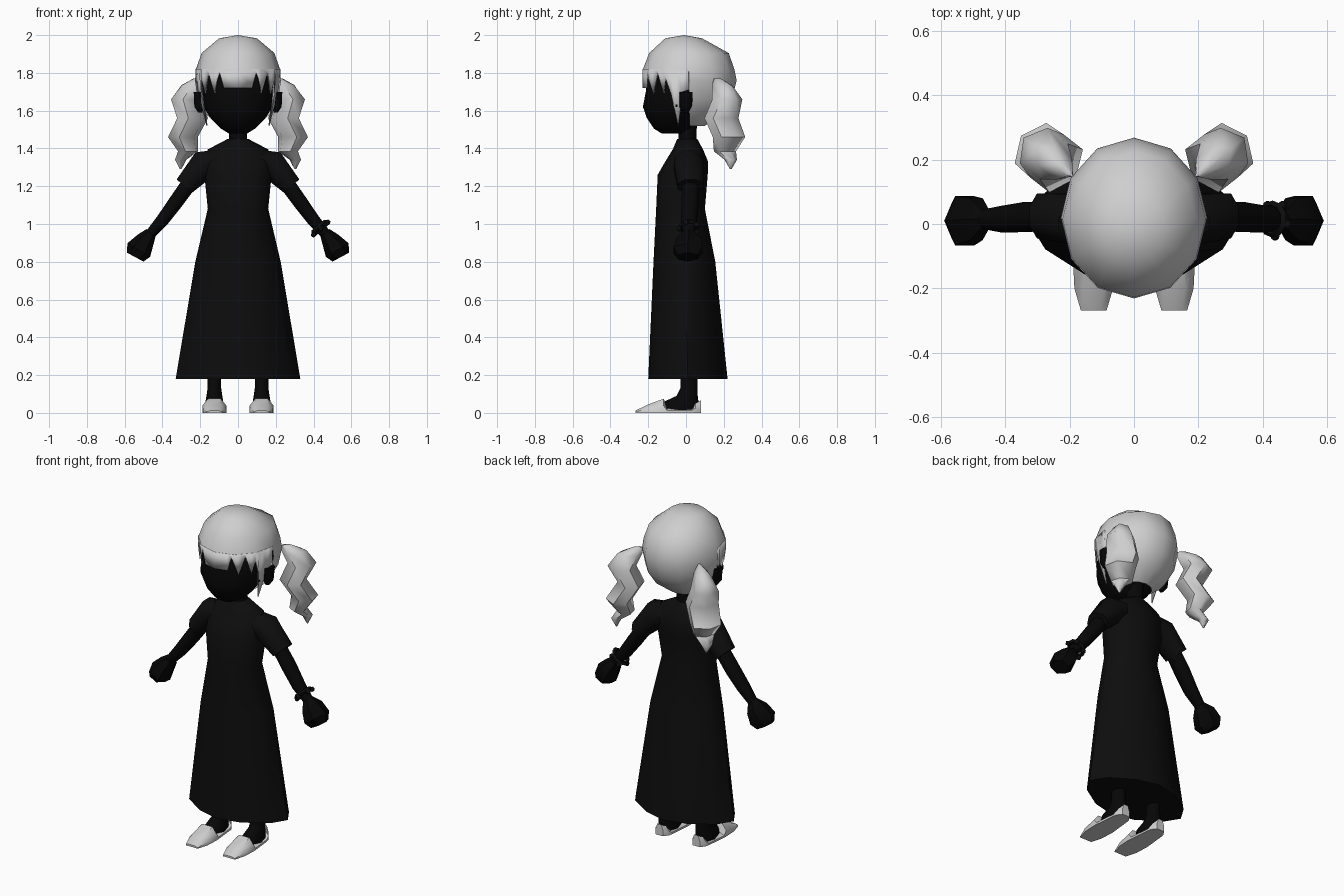
import bpy, bmesh, math
from mathutils import Vector

cube = bpy.data.objects.get("Cube")
if cube:
    bpy.data.objects.remove(cube, do_unlink=True)


def material(name, value):
    m = bpy.data.materials.new(name)
    m.use_nodes = True
    col = (value, value, value, 1)
    m.diffuse_color = col
    m.node_tree.nodes["Principled BSDF"].inputs["Base Color"].default_value = col
    return m


SKIN = material("dark skin", 0.002)
CLOTH = material("black cloth", 0.004)
LIGHT = material("light grey", 0.62)


def finish(name, bm, mat, angle=60, normals=True):
    bmesh.ops.remove_doubles(bm, verts=bm.verts, dist=0.0005)
    if normals:
        bmesh.ops.recalc_face_normals(bm, faces=bm.faces)
    me = bpy.data.meshes.new(name)
    bm.to_mesh(me)
    bm.free()
    me.materials.append(mat)
    ob = bpy.data.objects.new(name, me)
    bpy.context.collection.objects.link(ob)
    for p in me.polygons:
        p.use_smooth = True
    me.set_sharp_from_angle(angle=math.radians(angle))
    return ob


def skin_rings(bm, rings, closed=True):
    rows = [[bm.verts.new(p) for p in r] for r in rings]
    n = len(rows[0])
    for a, b in zip(rows, rows[1:]):
        for i in range(n if closed else n - 1):
            j = (i + 1) % n
            bm.faces.new((a[i], a[j], b[j], b[i]))
    return rows


def loft(name, rings, mat, angle=60):
    bm = bmesh.new()
    rows = skin_rings(bm, rings)
    bm.faces.new(rows[0])
    bm.faces.new(rows[-1])
    return finish(name, bm, mat, angle)


def spow(v, p):
    return math.copysign(abs(v) ** p, v)


def point(z, rx, front, back, deg, p=1.0, x=0):
    # angle 0 faces the front, 90 the left side
    a = math.radians(deg)
    mid = (front + back) / 2
    return Vector((x + rx * spow(math.sin(a), p),
                   mid - (back - front) / 2 * spow(math.cos(a), p), z))


def level(z, rx, front, back, p=1.0, x=0, n=12):
    return [point(z, rx, front, back, 360 * i / n, p, x) for i in range(n)]


def limb(path, side, n=8):
    # path entries: x, y, z, half depth along y, half thickness across
    rings = []
    for i, (x, y, z, ry, rn) in enumerate(path):
        a, b = path[max(i - 1, 0)], path[min(i + 1, len(path) - 1)]
        d = Vector((b[0] - a[0], 0, b[2] - a[2])).normalized()
        across = Vector((-d.z, 0, d.x))
        ring = []
        for k in range(n):
            t = math.tau * (k + 0.5) / n
            v = Vector((x, y + ry * math.cos(t), z)) + across * rn * math.sin(t)
            ring.append(Vector((v.x * side, v.y, v.z)))
        rings.append(ring)
    return rings


# Head and neck
loft("head", [level(*r) for r in (
    (1.48, .05, -.13, 0), (1.505, .09, -.17, .03), (1.56, .145, -.207, .07),
    (1.62, .182, -.228, .14), (1.70, .2, -.213, .2), (1.80, .2, -.2, .22),
    (1.92, .14, -.13, .15))], SKIN)
loft("neck", [level(1.36, .055, -.045, .06), level(1.46, .047, -.04, .055),
              level(1.58, .05, -.04, .06)], SKIN)

# Hair: crown all round, lower shell only behind the ears
RIM = (1.82, .222, -.228, .256)
bm = bmesh.new()
crown = [level(*r) for r in ((2.0, .0, -.01, -.01), (1.983, .1, -.11, .085),
                             (1.905, .193, -.195, .226), RIM)]
skin_rings(bm, crown)
shell = [RIM, (1.76, .228, -.235, .268), (1.66, .212, -.215, .243),
         (1.58, .17, -.15, .185), (1.52, .09, -.06, .1)]
skin_rings(bm, [[point(*r, 90 + 30 * i) for i in range(7)] for r in shell], False)
bmesh.ops.remove_doubles(bm, verts=bm.verts, dist=.0005)
finish("hair", bm, LIGHT)

# Fringe: pointed strands and a longer lock before each ear
half = [(0, 1.72), (20, 1.72), (26, 1.80), (30, 1.76), (36, 1.69), (46, 1.80),
        (55, 1.69), (60, 1.77), (66, 1.69), (73, 1.52), (82, 1.70), (90, 1.71)]
edge = [(-a, z) for a, z in half[:0:-1]] + half


def rim_point(deg, z):
    # follow the flat sides of the crown rim
    lo = math.floor(deg / 30) * 30
    v = point(*RIM, lo).lerp(point(*RIM, lo + 30), (deg - lo) / 30)
    s = 1.0 - max(0, 1.72 - z)
    return Vector((v.x * s, .014 + (v.y - .014) * s, z))


bm = bmesh.new()
skin_rings(bm, [[rim_point(a, RIM[0]) for a, z in edge],
                [rim_point(a, z) for a, z in edge]], False)
fringe = finish("fringe", bm, LIGHT)
solid = fringe.modifiers.new("thickness", 'SOLIDIFY')
solid.thickness = .006
solid.offset = 0

# Dress
loft("dress", [level(*r) for r in (
    (.18, .33, -.2, .22, 1.25), (.8, .226, -.172, .155, 1.1),
    (1.08, .16, -.158, .1), (1.26, .178, -.15, .115, .9),
    (1.33, .178, -.11, .117, .9), (1.395, .16, -.07, .09),
    (1.45, .055, -.047, .06))], CLOTH, 50)

for side, tag in ((1, "left_"), (-1, "right_")):
    # Wavy pigtail: x is the outward direction, pinched at both ends
    out = Vector((math.cos(math.radians(38)) * side, math.sin(math.radians(38)), 0))
    tan = Vector((-out.y, out.x, 0))
    rings = []
    for z, u, r, w in ((1.77, .27, .03, .01), (1.735, .31, .07, .04),
                       (1.66, .355, .08, .07), (1.56, .305, .075, .085),
                       (1.46, .37, .075, .08), (1.385, .335, .05, .055),
                       (1.34, .385, .03, .03), (1.29, .385, .004, .004)):
        rings.append([out * (u + r * math.cos(k * math.tau / 6)) +
                      tan * w * math.sin(k * math.tau / 6) * 1.15 + Vector((0, 0, z))
                      for k in range(6)])
    loft(tag + "pigtail", rings, LIGHT)

    # Ear
    loft(tag + "ear", [level(1.59, .012, -.015, .015, 1, .2 * side, 6),
                       level(1.62, .03, -.035, .03, 1, .205 * side, 6),
                       level(1.70, .032, -.035, .04, 1, .207 * side, 6)], SKIN)

    # Sleeve, arm and hand
    loft(tag + "sleeve", limb([(.10, .01, 1.33, .08, .07), (.18, .015, 1.315, .085, .085),
                               (.285, .025, 1.2, .075, .058)], side), CLOTH)
    loft(tag + "arm", limb([(.24, .025, 1.24, .045, .045), (.33, .022, 1.115, .05, .042),
                            (.40, .015, 1.02, .045, .037),
                            (.475, .015, .935, .03, .028)], side), SKIN)
    loft(tag + "hand", limb([(.46, .015, .955, .03, .03), (.49, .015, .915, .075, .05),
                             (.525, .01, .862, .088, .07),
                             (.545, .01, .825, .06, .05)], side, 6), SKIN, 40)

    # Leg and foot
    cx = .125 * side
    loft(tag + "leg", [level(*r, 1, cx, 8) for r in (
        (.015, .05, -.125, .068), (.06, .047, -.115, .066), (.09, .042, -.05, .062),
        (.13, .036, -.03, .06), (.3, .036, -.03, .06))], SKIN)

    # Open shoe with a low waist between toe cap and heel
    rings = []
    for y, w, h in ((-.268, .04, .012), (-.2, .06, .045), (-.118, .064, .075),
                    (-.1, .063, .024), (.03, .05, .024), (.05, .046, .05),
                    (.08, .025, .068)):
        rings.append([Vector((cx + w * sx, y, h * sz)) for sx, sz in
                      ((-1, 0), (-1, .5), (-.55, 1), (.55, 1), (1, .5), (1, 0))])
    loft(tag + "shoe", rings, LIGHT, 45)

# Beaded bracelet on the left wrist
wrist = Vector((.43, .015, .985))
axis = Vector((.65, 0, -.76))
up = Vector((.76, 0, .65))
bm = bmesh.new()
ring = []
for i in range(10):
    t = math.tau * i / 10
    radial = Vector((0, 1, 0)) * math.cos(t) + up * math.sin(t)
    ring.append([wrist + radial * (.046 + .012 * math.cos(k * math.tau / 4))
                 + axis * .012 * math.sin(k * math.tau / 4) for k in range(4)])
    if i % 2:
        bead = bmesh.ops.create_icosphere(bm, subdivisions=1, radius=.016)["verts"]
        bmesh.ops.translate(bm, verts=bead, vec=wrist + radial * .052 + axis * .012)
skin_rings(bm, ring + ring[:1])
finish("bracelet", bm, CLOTH)
